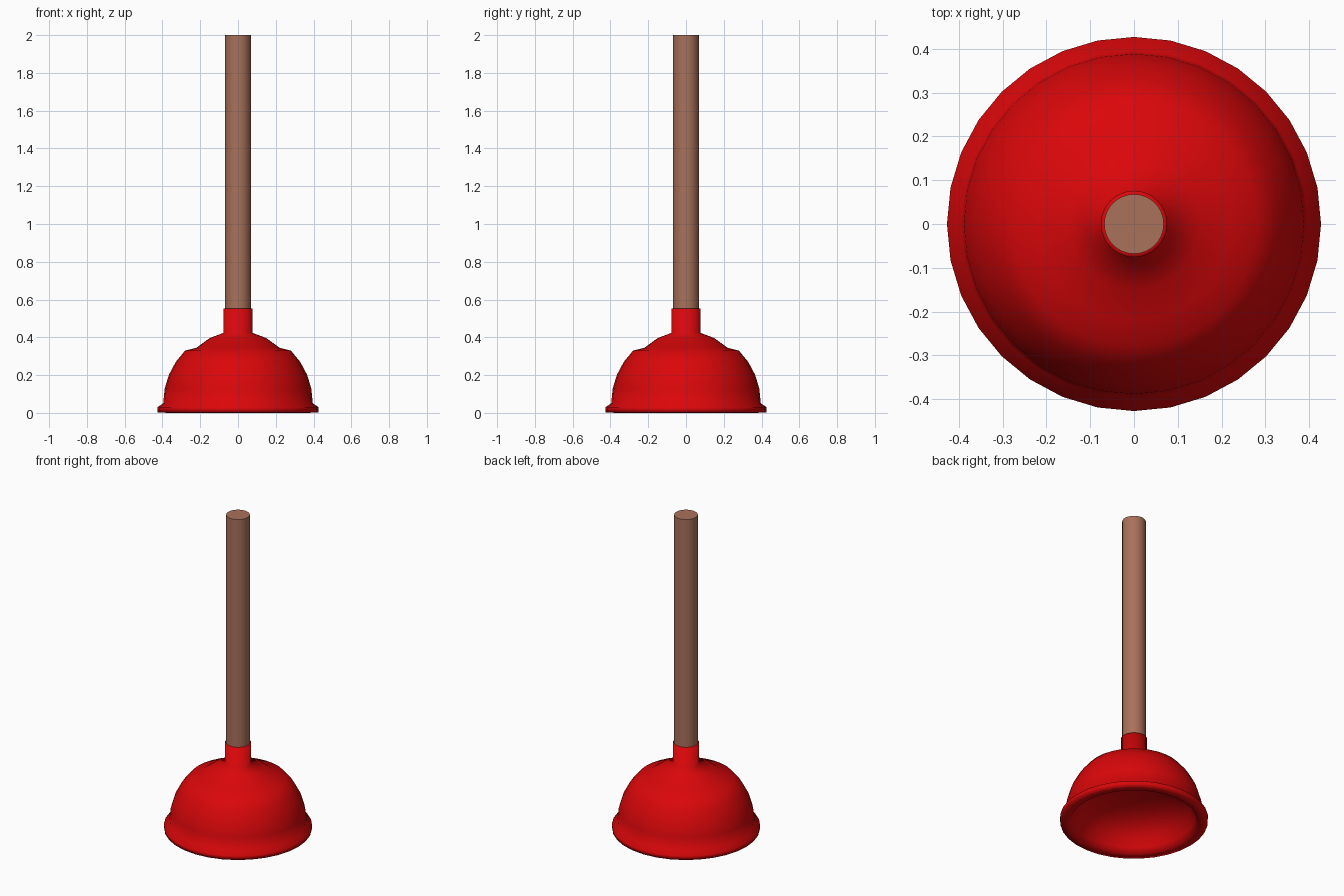
import bpy, bmesh, math

if "Cube" in bpy.data.objects:
    bpy.data.objects.remove(bpy.data.objects["Cube"])


def material(name, rgb):
    m = bpy.data.materials.new(name)
    m.diffuse_color = (*rgb, 1)
    m.use_nodes = True
    m.node_tree.nodes["Principled BSDF"].inputs["Base Color"].default_value = m.diffuse_color
    return m


def lathe(name, profile, sides, mat):
    """Spin a (radius, z) profile around z; radius 0 makes a pole."""
    bm = bmesh.new()
    rings = []
    for r, z in profile:
        if r == 0:
            rings.append([bm.verts.new((0, 0, z))] * sides)
        else:
            rings.append([bm.verts.new((r * math.cos(2 * math.pi * i / sides),
                                        r * math.sin(2 * math.pi * i / sides), z))
                          for i in range(sides)])
    for a, b in zip(rings, rings[1:]):
        for i in range(sides):
            j = (i + 1) % sides
            bm.faces.new(list(dict.fromkeys((a[i], a[j], b[j], b[i]))))
    bmesh.ops.recalc_face_normals(bm, faces=bm.faces)
    for f in bm.faces:
        f.smooth = True
    me = bpy.data.meshes.new(name)
    bm.to_mesh(me)
    bm.free()
    me.materials.append(mat)
    ob = bpy.data.objects.new(name, me)
    bpy.context.collection.objects.link(ob)
    bpy.ops.object.select_all(action='DESELECT')
    ob.select_set(True)
    bpy.context.view_layer.objects.active = ob
    return ob


def arc(radius, z0, first, last):
    """Rings of a 16-ring sphere, from step first to step last."""
    step = math.pi / 16
    return [(radius * math.cos(k * step), z0 + radius * math.sin(k * step))
            for k in range(first, last + 1)]


red = material("red rubber", (0.70, 0.002, 0.003))
wood = material("brown wood", (0.40, 0.165, 0.105))

# Rubber cup: shallow hollow, lip, dome, shoulder and socket
inside = [(0, 0.20), (0.08, 0.196), (0.15, 0.186), (0.22, 0.165),
          (0.28, 0.132), (0.325, 0.085), (0.35, 0.035)]
lip = [(0.37, 0.0), (0.425, 0.003), (0.427, 0.03)]
dome = arc(0.396, 0.05, 0, 4)
shoulder = [(0.22, 0.345), (0.15, 0.396), (0.076, 0.424)]
socket = [(0.076, 0.553), (0.066, 0.553)]
lathe("rubber_cup", inside + lip + dome + shoulder + socket, 32, red)

# Wooden handle
lathe("handle", [(0.068, 0.50), (0.068, 2.0), (0, 2.0)], 32, wood)
bpy.ops.object.shade_smooth_by_angle(angle=math.radians(40))
